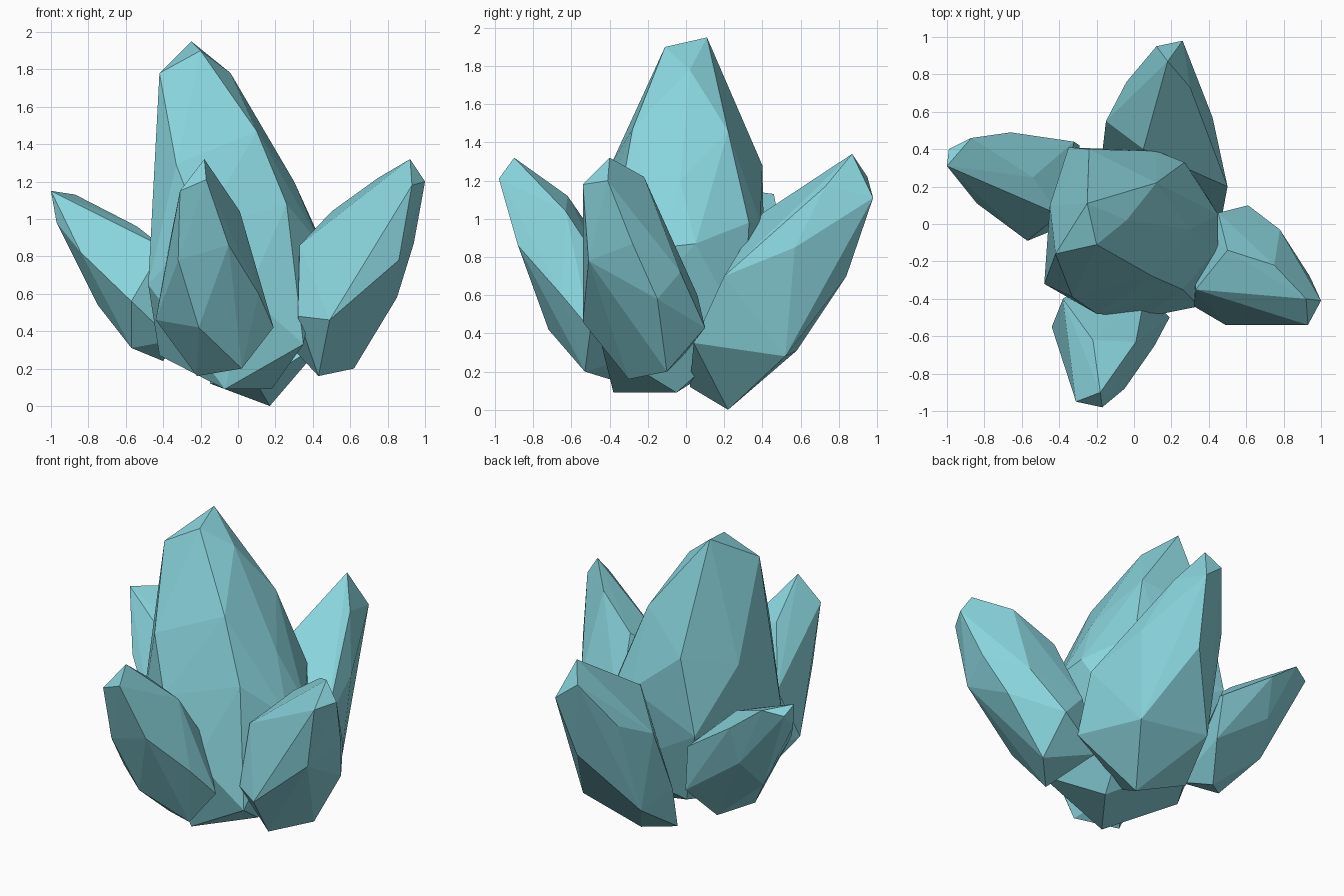
import bpy
import bmesh

# Remove the default object
default_cube = bpy.data.objects.get("Cube")
if default_cube:
    bpy.data.objects.remove(default_cube, do_unlink=True)

# One pale teal mineral colour
teal = bpy.data.materials.new("pale_teal_crystal")
teal.use_nodes = True
teal.diffuse_color = (.25, .66, .72, 1)
shader = next(node for node in teal.node_tree.nodes if node.type == "BSDF_PRINCIPLED")
shader.inputs["Base Color"].default_value = teal.diffuse_color
shader.inputs["Roughness"].default_value = .8


def crystal(name, tip, shoulder, belly, root):
    """Wrap a faceted convex skin around the corner rings of one crystal."""
    bm = bmesh.new()
    for corner in tip + shoulder + belly + root:
        bm.verts.new(corner)
    hull = bmesh.ops.convex_hull(bm, input=bm.verts[:])
    leftovers = set(hull["geom_interior"] + hull["geom_unused"])
    spare_verts = [item for item in leftovers if isinstance(item, bmesh.types.BMVert)]
    bmesh.ops.delete(bm, geom=spare_verts, context="VERTS")
    bmesh.ops.recalc_face_normals(bm, faces=bm.faces[:])

    mesh = bpy.data.meshes.new(name)
    bm.to_mesh(mesh)
    bm.free()
    mesh.materials.append(teal)
    crystal_object = bpy.data.objects.new(name, mesh)
    bpy.context.scene.collection.objects.link(crystal_object)
    return crystal_object


# Tall crystal in the middle of the cluster
crystal(
    "central_crystal",
    tip=[(-.25, .11, 1.95), (-.2, -.11, 1.9), (-.42, -.16, 1.78), (-.04, .02, 1.78)],
    shoulder=[(.1, -.28, 1.47), (.12, .22, 1.46), (-.24, .4, 1.28),
              (-.33, -.39, 1.29), (.26, -.35, 1.08), (.3, -.03, 1.2)],
    belly=[(.45, .05, .87), (.45, -.13, .85), (.27, .33, .98), (.12, .39, .98),
           (-.45, .1, 1.18), (-.35, .41, .8), (-.2, -.48, .95),
           (.05, -.5, .6), (-.48, -.32, .65)],
    root=[(.35, -.44, .33), (-.07, -.38, .09), (.18, -.05, .09),
          (-.42, -.1, .27), (-.2, .28, .3), (.3, .3, .4)],
)

# Short crystal leaning out to the model's right
crystal(
    "right_crystal",
    tip=[(-1, .31, 1.15), (-.99, .4, 1.1), (-.87, .46, 1.13), (-.97, .28, .98)],
    shoulder=[(-.54, .25, .96), (-.66, .49, .97), (-.84, .11, .82), (-.4, .05, .85)],
    belly=[(-.68, .42, .72), (-.32, .44, .74), (-.57, -.09, .56), (-.75, .27, .54)],
    root=[(-.57, .1, .31), (-.4, .25, .24), (-.29, .42, .44), (-.35, 0, .35)],
)

# Slim crystal leaning forward
crystal(
    "front_crystal",
    tip=[(-.18, -.9, 1.32), (-.17, -.98, 1.21), (-.31, -.95, 1.15)],
    shoulder=[(.01, -.63, 1.04), (-.22, -.62, 1.12), (-.05, -.88, .86),
              (-.32, -.85, .78), (-.38, -.4, .8)],
    belly=[(.11, -.65, .6), (.19, -.5, .42), (-.21, -.72, .42),
           (-.44, -.55, .46), (.05, -.42, .72)],
    root=[(.02, -.53, .2), (-.22, -.4, .16), (-.1, -.2, .3)],
)

# Broad crystal leaning out to the model's left
crystal(
    "left_crystal",
    tip=[(.92, -.4, 1.32), (1, -.41, 1.2), (.93, -.54, 1.18), (.75, -.22, 1.22)],
    shoulder=[(.94, -.28, .87), (.86, -.51, .78), (.5, -.14, 1.04),
              (.55, -.4, .87), (.33, -.35, .86)],
    belly=[(.78, -.03, .72), (.61, .1, .43), (.45, .06, .6), (.85, -.15, .58),
           (.49, -.54, .46), (.32, -.44, .48)],
    root=[(.62, -.1, .2), (.43, -.3, .16), (.3, 0, .3)],
)

# Broad crystal leaning backward
crystal(
    "back_crystal",
    tip=[(.18, .87, 1.34), (.12, .95, 1.22), (.26, .98, 1.11), (.3, .73, 1.17)],
    shoulder=[(.42, .57, .85), (-.04, .76, .92), (.05, .4, 1.03), (-.15, .55, .82)],
    belly=[(.5, .2, .7), (.2, .84, .7), (-.17, .38, .4), (.47, .04, .35)],
    root=[(-.08, .58, .31), (.38, .52, .28), (.17, .22, 0),
          (-.15, .3, .12), (.1, .02, .12)],
)
